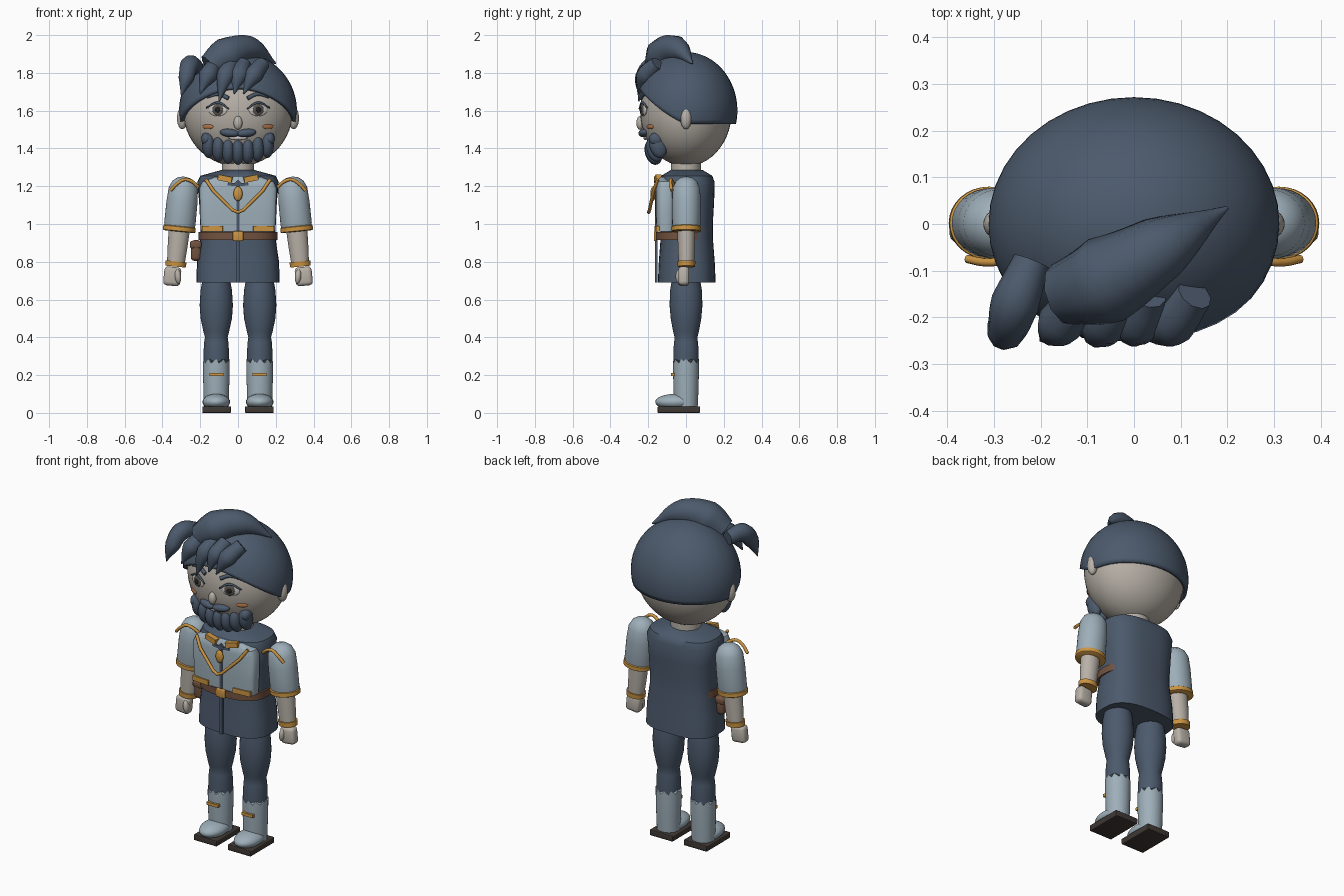
import bpy, bmesh
from math import sin, cos, pi, sqrt, acos, atan2, radians
from mathutils import Matrix, Vector, Euler

if "Cube" in bpy.data.objects:
    bpy.data.objects.remove(bpy.data.objects["Cube"])


def material(name, *rgb):
    m = bpy.data.materials.new(name)
    m.use_nodes = True
    m.diffuse_color = (*rgb, 1)
    m.node_tree.nodes["Principled BSDF"].inputs["Base Color"].default_value = (*rgb, 1)
    return m


NAVY = material("slate navy", .072, .102, .15)
BLUE = material("pale blue", .34, .425, .485)
SKIN = material("skin", .48, .44, .39)
GOLD = material("gold", .60, .30, .055)
LEATHER = material("brown leather", .17, .085, .05)
SOLE = material("dark sole", .05, .04, .034)
CHEEK = material("blush", .42, .17, .065)
WHITE = material("eye white", .62, .59, .56)
IRIS = material("grey iris", .10, .09, .08)
BLACK = material("pupil", .015, .014, .014)
parts = []


def add(bm, name, mat, loc=(0, 0, 0), rot=(0, 0, 0), scale=(1, 1, 1), both=False):
    """Place a mesh; with both, also make its mirrored twin."""
    bm.transform(Matrix.LocRotScale(Vector(loc), Euler(rot), Vector(scale)))
    bmesh.ops.recalc_face_normals(bm, faces=bm.faces)
    for side in (("left_", "right_") if both else ("",)):
        if side == "right_":
            bm.transform(Matrix.Diagonal((-1, 1, 1, 1)))
            bmesh.ops.reverse_faces(bm, faces=bm.faces)
        me = bpy.data.meshes.new(side + name)
        bm.to_mesh(me)
        me.materials.append(mat)
        ob = bpy.data.objects.new(side + name, me)
        bpy.context.collection.objects.link(ob)
        parts.append(ob)
    bm.free()
    return ob


def ball(name, mat, loc, scale, rot=(0, 0, 0), both=False, seg=24):
    bm = bmesh.new()
    bmesh.ops.create_uvsphere(bm, u_segments=seg, v_segments=seg * 2 // 3, radius=1)
    return add(bm, name, mat, loc, rot, scale, both)


def box(name, mat, loc, size, rot=(0, 0, 0), both=False, bevel=0):
    bm = bmesh.new()
    bmesh.ops.create_cube(bm, size=1)
    bmesh.ops.scale(bm, vec=size, verts=bm.verts)
    if bevel:
        bmesh.ops.bevel(bm, geom=bm.edges[:], offset=bevel, segments=3, profile=.5, affect='EDGES')
    return add(bm, name, mat, loc, rot, both=both)


def loft(name, mat, rings, loc=(0, 0, 0), rot=(0, 0, 0), power=2, both=False, jag=0, seg=32):
    """Stack superellipse rings of (z, half width, half depth); jag makes the top ragged."""
    bm, loops = bmesh.new(), []
    for k, (z, rx, ry) in enumerate(rings):
        loop = []
        for i in range(seg):
            c, s = cos(2 * pi * i / seg), sin(2 * pi * i / seg)
            x = rx * abs(c) ** (2 / power) * (1 if c > 0 else -1)
            y = ry * abs(s) ** (2 / power) * (1 if s > 0 else -1)
            drop = jag * (i % 3) if k == len(rings) - 1 else 0
            loop.append(bm.verts.new((x, y, z - drop)))
        loops.append(loop)
    for a, b in zip(loops, loops[1:]):
        for i in range(seg):
            j = (i + 1) % seg
            bm.faces.new((a[i], a[j], b[j], b[i]))
    bm.faces.new(loops[0][::-1])
    bm.faces.new(loops[-1])
    return add(bm, name, mat, loc, rot, both=both)


def tube(name, mat, points, radii, both=False, kind='BEZIER'):
    """Sweep a round section along points, with a radius at each point."""
    cu = bpy.data.curves.new(name, 'CURVE')
    cu.dimensions, cu.bevel_depth, cu.bevel_resolution = '3D', 1, 3
    cu.use_fill_caps, cu.resolution_u = True, 6
    sp = cu.splines.new(kind)
    pts = sp.bezier_points if kind == 'BEZIER' else sp.points
    pts.add(len(points) - 1)
    for i, (p, co) in enumerate(zip(pts, points)):
        p.radius = radii[i] if isinstance(radii, (list, tuple)) else radii
        if kind == 'BEZIER':
            p.co = co
            p.handle_left_type = p.handle_right_type = 'AUTO'
        else:
            p.co = (*co, 1)
    ob = bpy.data.objects.new(name, cu)
    bpy.context.collection.objects.link(ob)
    bpy.context.view_layer.update()
    me = bpy.data.meshes.new_from_object(ob.evaluated_get(bpy.context.evaluated_depsgraph_get()))
    bm = bmesh.new()
    bm.from_mesh(me)
    bpy.data.objects.remove(ob)
    bpy.data.meshes.remove(me)
    return add(bm, name, mat, both=both)


# Head
HX, HY, HZ, HC = .29, .243, .295, 1.6


def face(x, z, lift=0):
    """Point on the front of the head."""
    return (x, -HY * sqrt(max(0, 1 - (x / HX) ** 2 - ((z - HC) / HZ) ** 2)) - lift, z)


def turn(x, z):
    return (0, 0, atan2(x / HX ** 2, -face(x, z)[1] / HY ** 2))


ball("head", SKIN, (0, 0, HC), (HX, HY, HZ), seg=40)
ball("ear", SKIN, (.295, 0, 1.56), (.028, .03, .058), both=True)
loft("neck", SKIN, [(1.25, .085, .08), (1.35, .085, .08)])

# Hair cap with a hairline that rises toward the forehead
bm = bmesh.new()
bmesh.ops.create_uvsphere(bm, u_segments=40, v_segments=24, radius=1)
bmesh.ops.delete(bm, geom=[v for v in bm.verts if v.co.z < -.999], context='VERTS')
for v in bm.verts:
    a = atan2(v.co.y, v.co.x)
    line = 1.53 + .19 * max(0, -sin(a)) ** 1.3
    t = acos(max(-1, min(1, v.co.z))) / (pi * 23 / 24) * acos((line - HC) / .31)
    v.co = (.312 * sin(t) * cos(a), .272 * sin(t) * sin(a), .31 * cos(t))
cap = add(bm, "hair_cap", NAVY, (0, 0, HC))
rim = cap.modifiers.new("rim", 'SOLIDIFY')
rim.thickness, rim.offset = .02, -1

# Swept quiff and hanging locks
tube("hair_quiff", NAVY, [(-.15, -.15, 1.83), (-.06, -.12, 1.895), (.06, -.05, 1.925), (.2, .035, 1.85)],
     [.07, .095, .07, .004])
tube("side_lock", NAVY, [(-.22, -.08, 1.83), (-.255, -.17, 1.84), (-.275, -.23, 1.77), (-.3, -.25, 1.68)],
     [.04, .052, .042, .003])
for i, (root, tip, z) in enumerate([(-.12, -.2, 1.69), (-.03, -.1, 1.65), (.03, -.02, 1.69), (.13, .03, 1.69)]):
    mid = (root + tip) / 2
    tube(f"fringe_lock_{i + 1}", NAVY, [(root, -.15, 1.85), (mid, -.215, 1.785), (tip, -.25, z)],
         [.04, .05, .003])

# Eyes, brows and cheeks
for name, mat, w, h, lift in [("eye", WHITE, .052, .034, 0), ("iris", IRIS, .031, .031, .005),
                              ("pupil", BLACK, .015, .015, .01)]:
    ball(name, mat, face(.107, 1.605, lift), (w, .009, h), turn(.107, 1.605), both=True)
tube("upper_lash", NAVY, [face(.05, 1.61, .008), face(.105, 1.642, .008), face(.168, 1.615, .008)],
     [.004, .007, .004], both=True)
tube("eyebrow", NAVY, [face(.05, 1.665, .004), face(.1, 1.687, .004), face(.165, 1.668, .004)],
     [.011, .01, .003], both=True)
ball("cheek", CHEEK, face(.16, 1.515), (.034, .007, .013), turn(.16, 1.515), both=True)
ball("nose", SKIN, (0, -.243, 1.535), (.023, .02, .036))

# Moustache, mouth and beard
ball("mouth", WHITE, face(0, 1.455, .002), (.05, .012, .01))
ball("moustache", NAVY, face(.045, 1.482, .005), (.052, .026, .022), (0, -.1, .15), both=True)
for i in range(-3, 4):
    x, z = .052 * i, 1.382 + .004 * i * i
    ball(f"beard_curl_{i + 4}", NAVY, face(x, z, .008), (.034, .046, .07), (.25, 0, 0))
ball("sideburn", NAVY, face(.168, 1.45, .002), (.027, .04, .035), both=True)

# Tunic
loft("tunic", NAVY, [(.69, .221, .153), (.8, .217, .148), (.93, .198, .138), (1, .2, .138), (1.12, .206, .145),
                     (1.22, .216, .148), (1.255, .2, .135), (1.285, .09, .085)], (0, .004, 0), power=2.7)
loft("breast_panel", BLUE, [(.96, .198, .05), (1.05, .202, .053), (1.19, .205, .053), (1.225, .19, .048),
                            (1.25, .12, .03)], (0, -.108, 0), power=4)
box("front_seam", NAVY, (0, -.158, .95), (.018, .012, .52))
box("collar_tab", GOLD, (.068, -.15, 1.24), (.075, .03, .03), (0, -.2, .15), both=True)
box("neck_bow", NAVY, (0, -.162, 1.212), (.03, .012, .03), (0, pi / 4, 0))
box("bow_wing", NAVY, (.032, -.16, 1.21), (.045, .01, .016), (0, -.1, 0), both=True)
tube("chest_braid", GOLD, [(-.17, -.15, 1.235), (-.13, -.172, 1.175), (-.03, -.193, 1.075), (0, -.197, 1.062),
                           (.03, -.193, 1.075), (.13, -.172, 1.175), (.17, -.15, 1.235)], .009, kind='POLY')
ball("medallion", GOLD, (0, -.175, 1.16), (.024, .014, .038))

# Belt and pouch
loft("belt", LEATHER, [(.915, .208, .146), (.957, .208, .146)], (0, -.014, 0), power=2.5)
box("belt_buckle", GOLD, (0, -.16, .936), (.056, .02, .052), bevel=.005)
box("panel_trim", GOLD, (.135, -.148, .975), (.11, .03, .03), (0, 0, .08), both=True)
box("belt_pouch", LEATHER, (-.222, -.03, .86), (.056, .08, .11), bevel=.02)
box("pouch_flap", LEATHER, (-.224, -.03, .89), (.062, .086, .04), bevel=.012)

# Arms, hung from the shoulder and splayed slightly outward
SHOULDER, SPLAY = (.283, .002, 1.25), (0, -.1, 0)


def arm(name, mat, rings, power=2):
    loft(name, mat, rings, SHOULDER, SPLAY, power, both=True)


arm("sleeve", BLUE, [(-.285, .078, .068), (-.25, .083, .075), (-.13, .082, .076), (-.06, .077, .072),
                     (-.025, .06, .056), (-.006, .035, .033), (0, .01, .01)])
arm("sleeve_cuff", GOLD, [(-.292, .08, .072), (-.288, .086, .078), (-.266, .086, .078), (-.262, .08, .072)])
arm("forearm", SKIN, [(-.475, .046, .04), (-.38, .052, .045), (-.28, .056, .047)])
arm("bracelet", GOLD, [(-.478, .054, .046), (-.45, .056, .048)])
box("hand", SKIN, (.348, -.012, .723), (.09, .058, .1), (0, -.1, 0), both=True, bevel=.02)
ball("thumb", SKIN, (.318, -.035, .722), (.017, .02, .038), (0, .1, 0), both=True)
tube("shoulder_braid", GOLD, [(.21, -.06, 1.195), (.245, -.074, 1.225), (.285, -.08, 1.235), (.32, -.082, 1.215),
                              (.357, -.075, 1.178)], .009, both=True)

# Legs and boots
LEG = (.115, 0, 0)
loft("leg", NAVY, [(.25, .066, .066), (.33, .067, .067), (.375, .064, .063), (.4, .06, .06), (.43, .068, .068),
                   (.5, .083, .081), (.57, .088, .087), (.65, .083, .084), (.72, .07, .072)], LEG, both=True)
loft("boot", BLUE, [(.035, .065, .062), (.12, .068, .066), (.24, .071, .069), (.285, .071, .069)],
     LEG, both=True, jag=.011)
ball("boot_toe", BLUE, (.115, -.055, .058), (.073, .108, .043), both=True)
box("boot_sole", SOLE, (.113, -.038, .017), (.152, .225, .034), both=True, bevel=.004)
box("boot_strap", GOLD, (.115, -.07, .203), (.074, .018, .018), both=True)

# Smooth shading with crisp edges
bpy.ops.object.select_all(action='DESELECT')
for ob in parts:
    ob.select_set(True)
bpy.context.view_layer.objects.active = parts[0]
bpy.ops.object.shade_smooth_by_angle(angle=radians(40))
